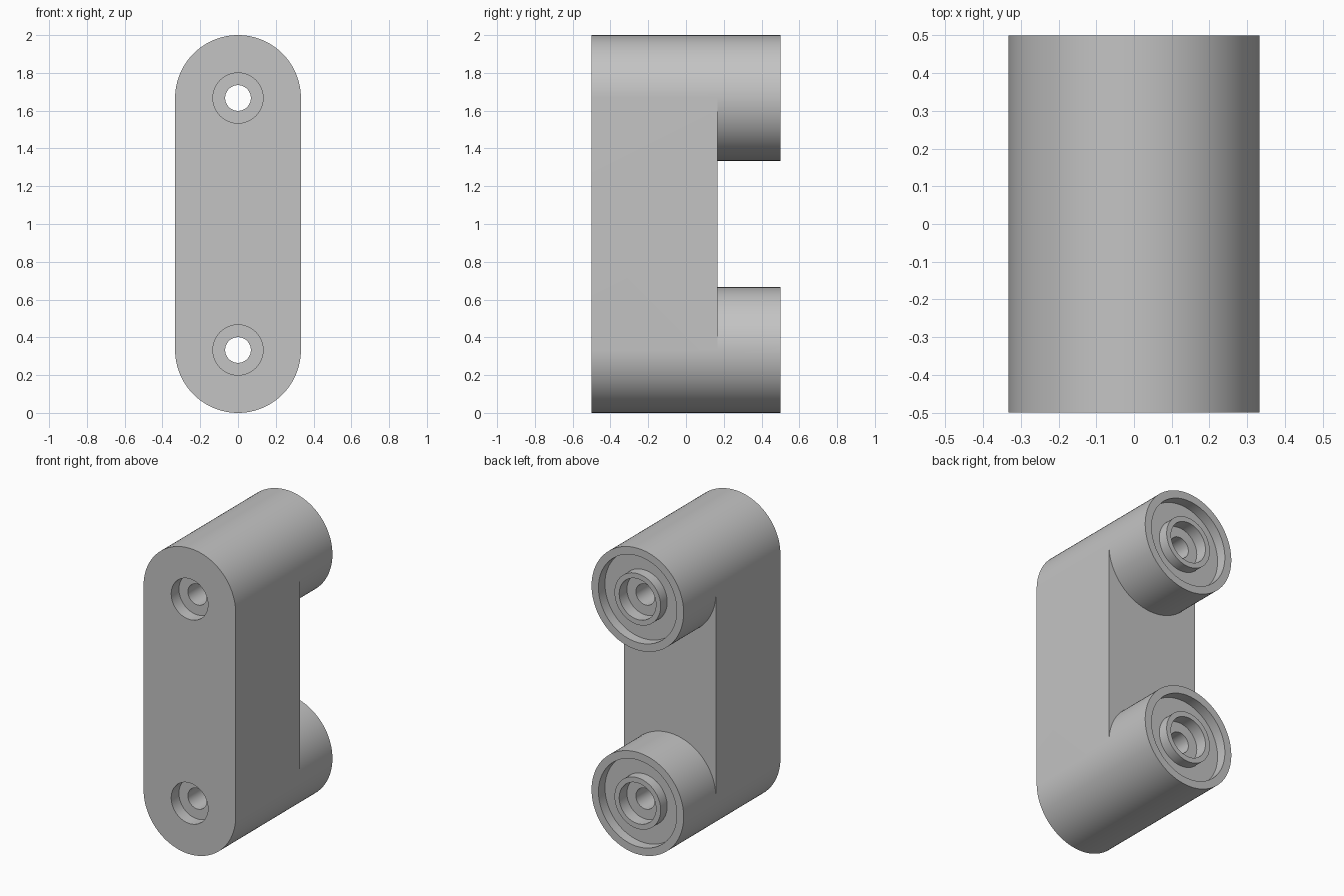
import bpy, bmesh, math

if "Cube" in bpy.data.objects:
    bpy.data.objects.remove(bpy.data.objects["Cube"])

R = 0.333                      # radius of rounded ends and posts
CENTRES = (0.333, 1.667)       # heights of the two bores
FRONT, STEP, BACK = -0.5, 0.167, 0.5
BORE, SINK, SINK_DEPTH = 0.068, 0.133, 0.08
N = 96                         # segments per circle (multiple of 4)

# Radius / depth profile from the post's outer wall, through the bore, to the front
PROFILE = [(R, STEP), (R, BACK), (0.283, BACK), (0.283, 0.433), (0.167, 0.433),
           (0.167, BACK), (SINK, BACK), (SINK, BACK - SINK_DEPTH),
           (BORE, BACK - SINK_DEPTH), (BORE, FRONT + SINK_DEPTH),
           (SINK, FRONT + SINK_DEPTH), (SINK, FRONT)]

bm = bmesh.new()


def point(r, y, zc, i):
    a = 2 * math.pi * i / N
    return (r * math.cos(a), y, zc + r * math.sin(a))


def face(points):
    bm.faces.new([bm.verts.new(p) for p in points])


def arc(r, y, zc, start, end):
    step = 1 if end > start else -1
    return [point(r, y, zc, i) for i in range(start, end + step, step)]


Q, H = N // 4, N // 2
low, high = CENTRES

# Posts with recessed collars and countersunk through bores
for zc in CENTRES:
    for (r0, y0), (r1, y1) in zip(PROFILE, PROFILE[1:]):
        for i in range(N):
            face([point(r0, y0, zc, i), point(r0, y0, zc, i + 1),
                  point(r1, y1, zc, i + 1), point(r1, y1, zc, i)])

# Rounded ends of the plate
for zc, start in ((high, 0), (low, H)):
    for i in range(start, start + H):
        face([point(R, FRONT, zc, i), point(R, FRONT, zc, i + 1),
              point(R, STEP, zc, i + 1), point(R, STEP, zc, i)])

# Flat sides
for x in (-R, R):
    face([(x, FRONT, low), (x, STEP, low), (x, STEP, high), (x, FRONT, high)])

# Back web between the posts
face(arc(R, STEP, low, 0, H) + arc(R, STEP, high, H, N))

# Front face, in two halves that wrap around the bores
right = (arc(R, FRONT, low, -Q, 0) + arc(R, FRONT, high, 0, Q)
         + arc(SINK, FRONT, high, Q, -Q) + arc(SINK, FRONT, low, Q, -Q))
face(right)
face([(-x, y, z) for x, y, z in reversed(right)])

bmesh.ops.remove_doubles(bm, verts=bm.verts, dist=1e-4)
bmesh.ops.recalc_face_normals(bm, faces=bm.faces)

mesh = bpy.data.meshes.new("spacer_bracket")
bm.to_mesh(mesh)
bm.free()
bracket = bpy.data.objects.new("spacer_bracket", mesh)
bpy.context.collection.objects.link(bracket)

grey = bpy.data.materials.new("plain_grey")
grey.diffuse_color = (0.55, 0.55, 0.55, 1)
grey.use_nodes = True
grey.node_tree.nodes["Principled BSDF"].inputs["Base Color"].default_value = grey.diffuse_color
mesh.materials.append(grey)

bpy.context.view_layer.objects.active = bracket
bracket.select_set(True)
bpy.ops.object.shade_smooth_by_angle(angle=math.radians(30))
